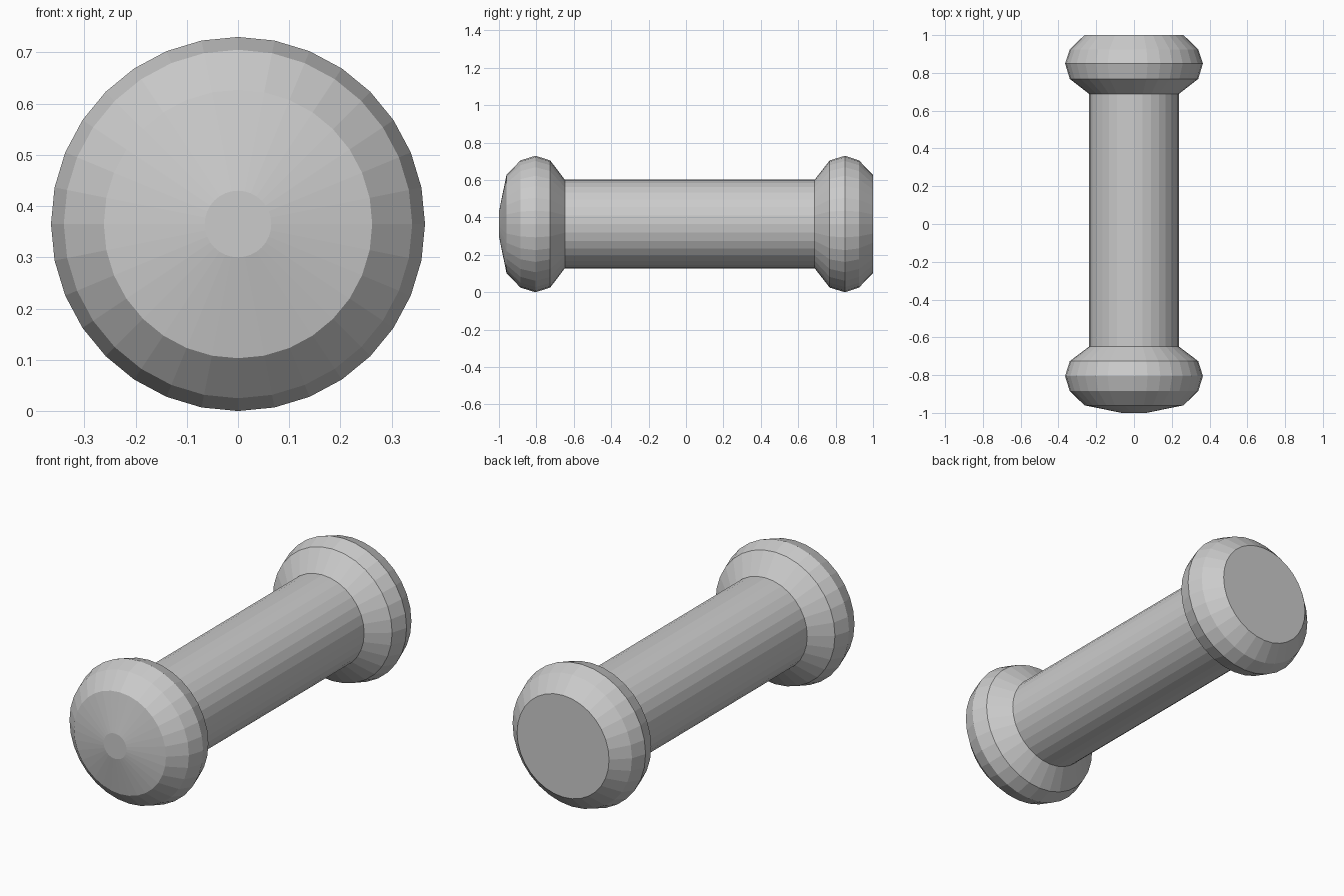
import bpy, bmesh
from math import sin, cos, tau

if "Cube" in bpy.data.objects:
    bpy.data.objects.remove(bpy.data.objects["Cube"])

SIDES = 32
CENTRE_Z = 0.365


def lathe(name, profile, cap_first=False, cap_last=False):
    """Revolve (y, radius) points around the long y axis, flat shaded."""
    bm = bmesh.new()
    rings = []
    for y, r in profile:
        rings.append([bm.verts.new((r * sin(tau * i / SIDES), y, r * cos(tau * i / SIDES)))
                      for i in range(SIDES)])
    for a, b in zip(rings, rings[1:]):
        for i in range(SIDES):
            j = (i + 1) % SIDES
            bm.faces.new((a[i], a[j], b[j], b[i]))
    if cap_first:
        bm.faces.new(rings[0][::-1])
    if cap_last:
        bm.faces.new(rings[-1])
    # Outward is away from the axis on the walls and away from the middle on the caps
    for f in bm.faces:
        f.normal_update()
        c = f.calc_center_median()
        out = c.copy()
        if c.x ** 2 + c.z ** 2 > 1e-6:
            out.y = 0
        if f.normal.dot(out) < 0:
            f.normal_flip()
    mesh = bpy.data.meshes.new(name)
    bm.to_mesh(mesh)
    bm.free()
    obj = bpy.data.objects.new(name, mesh)
    obj.location.z = CENTRE_Z
    bpy.context.collection.objects.link(obj)
    return obj


# Straight cylindrical grip between the two knobs
lathe("shaft", [(-0.648, 0.237), (0.688, 0.237)])

# Front knob with a shallow domed end and small flat tip
lathe("front_knob", [(-1.0, 0.065), (-0.96, 0.262), (-0.885, 0.34), (-0.805, 0.365),
                     (-0.726, 0.34), (-0.648, 0.237)], cap_first=True)

# Back knob, cut off flat
lathe("back_knob", [(0.688, 0.237), (0.768, 0.34), (0.85, 0.365),
                    (0.925, 0.34), (1.0, 0.262)], cap_last=True)
